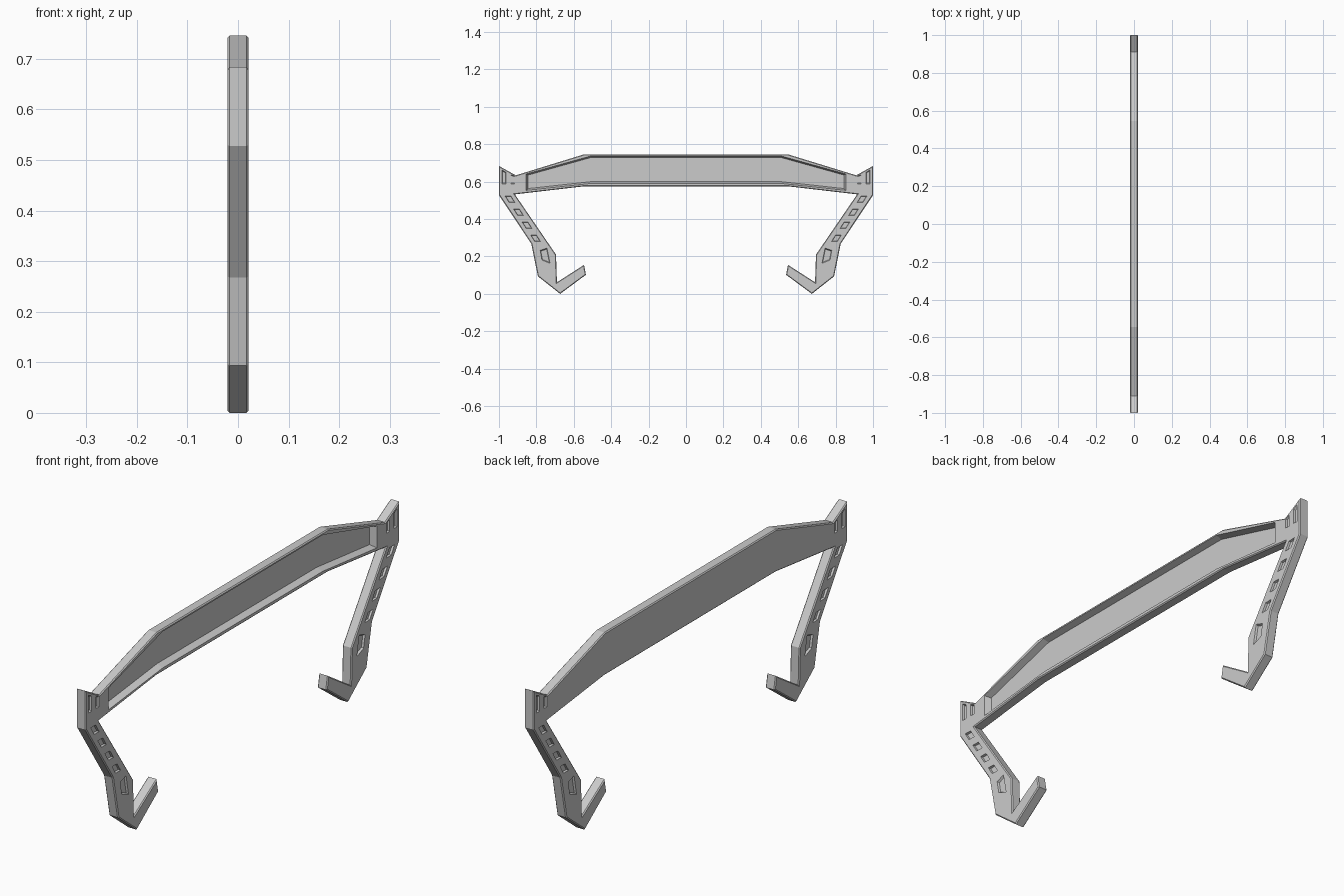
import bpy, bmesh

if "Cube" in bpy.data.objects:
    bpy.data.objects.remove(bpy.data.objects["Cube"])

HALF = 0.021   # half thickness of the flat frame
BEVEL = 0.004


def prism(name, ring_a, ring_b, xa, xb, bevel=0):
    """Solid between two matching (y, z) outlines at x = xa and x = xb."""
    bm = bmesh.new()
    a = [bm.verts.new((xa, y, z)) for y, z in ring_a]
    b = [bm.verts.new((xb, y, z)) for y, z in ring_b]
    bm.faces.new(a)
    bm.faces.new(b)
    n = len(a)
    for i in range(n):
        j = (i + 1) % n
        bm.faces.new((a[i], a[j], b[j], b[i]))
    bmesh.ops.recalc_face_normals(bm, faces=bm.faces)
    if bevel:
        rim = [e for e in bm.edges if abs(e.verts[0].co.x - e.verts[1].co.x) < 1e-6]
        bmesh.ops.bevel(bm, geom=rim, offset=bevel, segments=1, affect='EDGES')
    me = bpy.data.meshes.new(name)
    bm.to_mesh(me)
    bm.free()
    ob = bpy.data.objects.new(name, me)
    bpy.context.collection.objects.link(ob)
    return ob


def mirrored(half):
    return half + [(-y, z) for y, z in reversed(half)]


def shrink(ring, f):
    cy = sum(p[0] for p in ring) / len(ring)
    cz = sum(p[1] for p in ring) / len(ring)
    return [(cy + (y - cy) * f, cz + (z - cz) * f) for y, z in ring]


def carve(target, cutter):
    cutter.hide_render = True
    mod = target.modifiers.new("carve", 'BOOLEAN')
    mod.operation = 'DIFFERENCE'
    mod.solver = 'EXACT'
    mod.object = cutter
    with bpy.context.temp_override(object=target, active_object=target):
        bpy.ops.object.modifier_apply(modifier=mod.name)
    bpy.data.objects.remove(cutter)


# Frame: wide bar, end towers, angled legs and hooked feet in one outline
half = [(0.545, 0.746), (0.91, 0.634), (1.0, 0.684), (1.0, 0.528), (0.827, 0.268),
        (0.792, 0.094), (0.673, 0.0), (0.535, 0.102), (0.545, 0.155), (0.69, 0.062),
        (0.695, 0.21), (0.915, 0.532), (0.545, 0.575)]
outline = mirrored(half)
frame = prism("frame", outline, outline, -HALF, HALF, BEVEL)

# Long recessed panel on the +x side, with sloping walls
outer = mirrored([(0.51, 0.737), (0.855, 0.641), (0.855, 0.553), (0.51, 0.590)])
inner = mirrored([(0.508, 0.729), (0.845, 0.635), (0.845, 0.563), (0.508, 0.600)])
carve(frame, prism("panel_cutter", outer, inner, HALF + 0.0005, -0.005))

# Shallow pockets on the towers and legs, both faces and both ends
pockets = [[(0.983, 0.588), (0.983, 0.662), (0.963, 0.651), (0.963, 0.588)],
           [(0.936, 0.588), (0.936, 0.637), (0.916, 0.630), (0.916, 0.588)],
           [(0.758, 0.178), (0.778, 0.235), (0.742, 0.246), (0.727, 0.163)]]
pockets[2] = [(0.780, 0.233), (0.743, 0.245), (0.727, 0.163), (0.770, 0.180)]
for i in range(4):
    y, z = 0.941 - 0.0455 * i, 0.506 - 0.0695 * i
    pockets.append([(y + 0.027, z + 0.018), (y - 0.005, z + 0.017),
                    (y - 0.027, z - 0.018), (y + 0.005, z - 0.017)])

for ring in pockets:
    for side in (1, -1):
        for face in (1, -1):
            r = [(side * y, z) for y, z in ring]
            carve(frame, prism("pocket_cutter", r, shrink(r, 0.85),
                               face * (HALF + 0.0005), face * (HALF - 0.008)))
